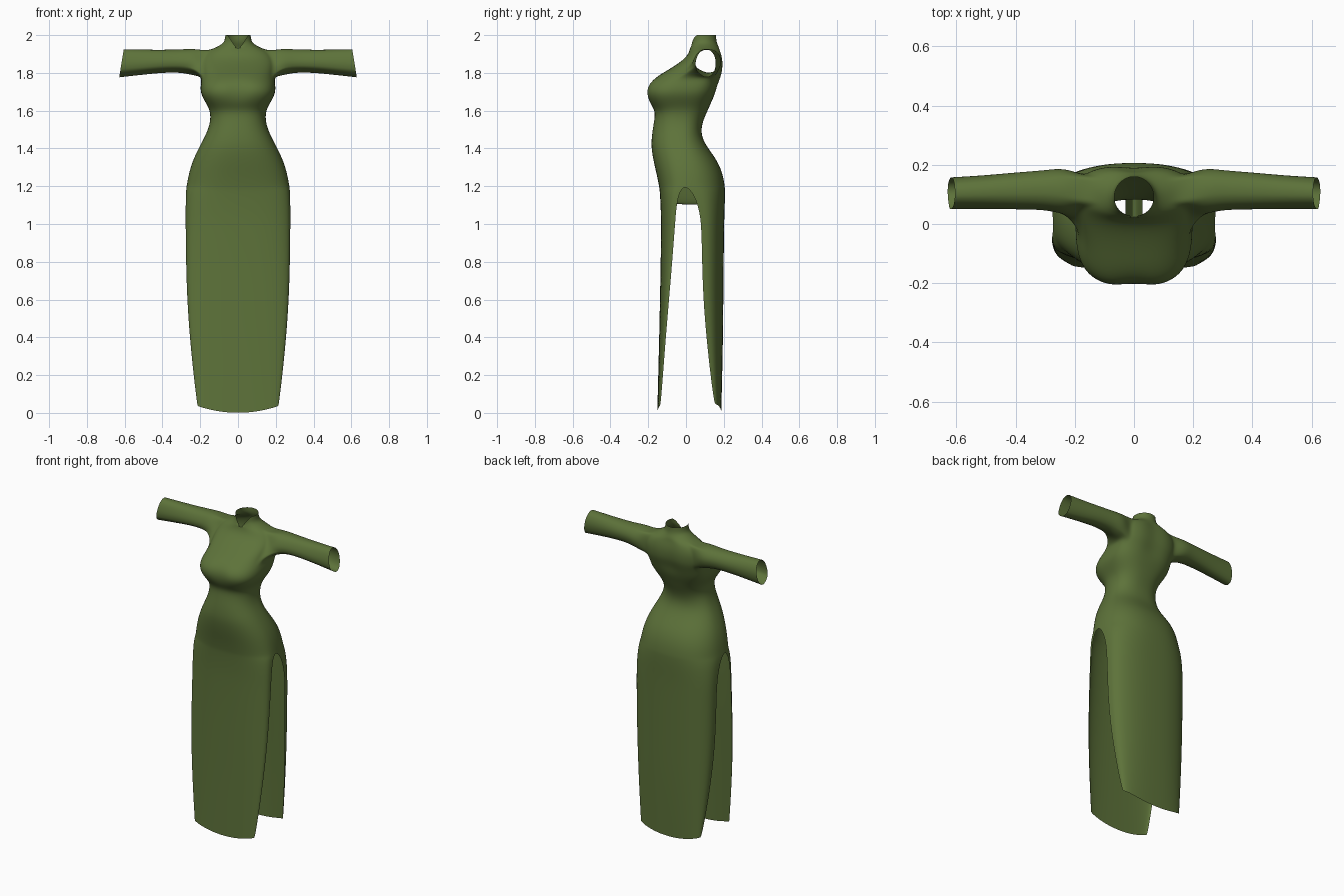
import bpy, bmesh
from math import sin, cos, pi, atan2

old = bpy.data.objects.get("Cube")
if old:
    bpy.data.objects.remove(old, do_unlink=True)

cloth = bpy.data.materials.new("olive green cloth")
cloth.use_nodes = True
OLIVE = (0.11, 0.17, 0.042, 1)
cloth.diffuse_color = OLIVE
cloth.node_tree.nodes["Principled BSDF"].inputs["Base Color"].default_value = OLIVE

HALF = 16  # columns in the front or back half of a ring

# Skirt rows: height, half width, front y, back y, front slit edge y, back slit edge y
SKIRT = [
    (0.0, .215, -.152, .187, -.135, .15),
    (.2, .235, -.147, .192, -.122, .13),
    (.4, .255, -.142, .196, -.107, .108),
    (.6, .269, -.138, .198, -.09, .092),
    (.8, .275, -.134, .2, -.073, .085),
    (1.0, .277, -.132, .202, -.058, .082),
    (1.08, .277, -.134, .205, -.052, .068),
    (1.14, .276, -.137, .207, -.042, .048),
    (1.18, .274, -.14, .207, -.028, .022),
]
# Body rows: height, half width, front y, back y, side y, roundness
BODY = [
    (1.2, .273, -.143, .206, -.005, .8),
    (1.26, .263, -.155, .197, -.005, .82),
    (1.33, .243, -.172, .17, -.01, .85),
    (1.4, .21, -.184, .118, -.02, .85),
    (1.45, .183, -.183, .088, -.03, .85),
    (1.5, .159, -.177, .08, -.03, .85),
    (1.55, .146, -.168, .092, -.03, .85),
    (1.6, .148, -.163, .115, -.02, .8),
    (1.64, .17, -.192, .132, -.02, .72),
    (1.69, .2, -.215, .155, -.01, .68),
    (1.74, .198, -.205, .173, .03, .68),
    (1.78, .192, -.157, .188, .09, .72),
    (1.81, .196, -.105, .196, .1, .76),
    (1.85, .2, -.04, .199, .105, .78),
    (1.885, .19, .002, .195, .11, .8),
    (1.915, .165, .018, .187, .11, .85),
    (1.935, .115, .022, .175, .105, .95),
    (1.955, .08, .022, .165, .095, 1),
    (1.975, .07, .026, .16, .092, 1),
    (2.0, .067, .026, .16, .09, 1),
]
# Sleeve rings: x, centre y, centre z, y radius, z radius, slant
SLEEVE = [
    (.235, .112, 1.857, .082, .073, 0),
    (.3, .115, 1.863, .069, .062, 0),
    (.4, .112, 1.861, .065, .062, 0),
    (.5, .108, 1.856, .059, .068, .004),
    (.617, .104, 1.85, .056, .076, .0125),
]
ARM_LOW, ARM_HIGH = 1.78, 1.915


def power(v, e):
    return abs(v) ** e * (1 if v >= 0 else -1)


def finish(bm, name):
    bmesh.ops.recalc_face_normals(bm, faces=bm.faces)
    mesh = bpy.data.meshes.new(name)
    bm.to_mesh(mesh)
    bm.free()
    mesh.materials.append(cloth)
    mesh.shade_smooth()
    obj = bpy.data.objects.new(name, mesh)
    bpy.context.collection.objects.link(obj)
    sub = obj.modifiers.new("smooth cloth", "SUBSURF")
    sub.levels = sub.render_levels = 2
    return obj


rows = [r + (.82,) for r in SKIRT] + [r[:5] + r[4:] for r in BODY]
bm = bmesh.new()
arm_faces = {1: [], -1: []}


# Front and back panels, which share their side edge above the slit
def panel(back):
    grid = []
    for i, (z, w, front, rear, edge_f, edge_b, e) in enumerate(rows):
        middle, edge = (rear, edge_b) if back else (front, edge_f)
        line = []
        for j in range(HALF + 1):
            t = pi * (j / HALF - .5)
            x = w * power(sin(t), e)
            y = edge + (middle - edge) * max(cos(t), 0) ** e
            dz = 0
            if i == 0:  # curved hem
                dz = .037 * (x / w) ** 2 + (.01 if back else 0)
            if not back:  # notched collar
                weight = {1: 1, 2: .65, 3: .35}.get(len(rows) - i, 0)
                dz -= weight * .08 * max(0, 1 - abs(x) / .055)
            if 1.65 < z < 1.76 and not back:  # soft dip between the bust halves
                y += .012 * max(0, 1 - abs(x) / .07)
            if back and 1.7 < z < 1.92:  # hollow along the spine
                y -= .01 * max(0, 1 - abs(x) / .08)
            line.append(bm.verts.new((x, y, z + dz)))
        grid.append(line)
    reach = 3 if back else 2
    for i in range(len(rows) - 1):
        for j in range(HALF):
            f = bm.faces.new((grid[i][j], grid[i][j + 1], grid[i + 1][j + 1], grid[i + 1][j]))
            if ARM_LOW <= rows[i][0] < ARM_HIGH:
                if j < reach:
                    arm_faces[-1].append(f)
                elif j >= HALF - reach:
                    arm_faces[1].append(f)


panel(False)
panel(True)
bmesh.ops.remove_doubles(bm, verts=bm.verts, dist=.0005)

# Sleeves grown out of the armholes
for side in (1, -1):
    faces = [f for f in arm_faces[side] if f.is_valid]
    inside = set(faces)
    rim = {v for f in faces for e in f.edges
           if sum(g in inside for g in e.link_faces) == 1 for v in e.verts}
    cy = sum(v.co.y for v in rim) / len(rim)
    cz = sum(v.co.z for v in rim) / len(rim)

    def angle(v):
        return atan2(v.co.z - cz, v.co.y - cy)

    ring = sorted(rim, key=angle)
    angles = [angle(v) for v in ring]
    bmesh.ops.delete(bm, geom=faces, context="FACES")
    n = len(ring)
    for x, y, z, ry, rz, slant in SLEEVE:
        new = [bm.verts.new((side * (x - slant * sin(a)), y + ry * cos(a), z + rz * sin(a)))
               for a in angles]
        for k in range(n):
            m = (k + 1) % n
            bm.faces.new((ring[k], ring[m], new[m], new[k]))
        ring = new

finish(bm, "dress")

# Gusset joining the front and back inside the skirt
bm = bmesh.new()
bmesh.ops.create_grid(bm, x_segments=6, y_segments=10, size=1)
for v in bm.verts:
    u, s = v.co.x, v.co.y
    v.co = (u * (.028 + .03 * s ** 4), .03 + .165 * s, 1.1 + .1 * u * u + .05 * s ** 4)
finish(bm, "gusset")
